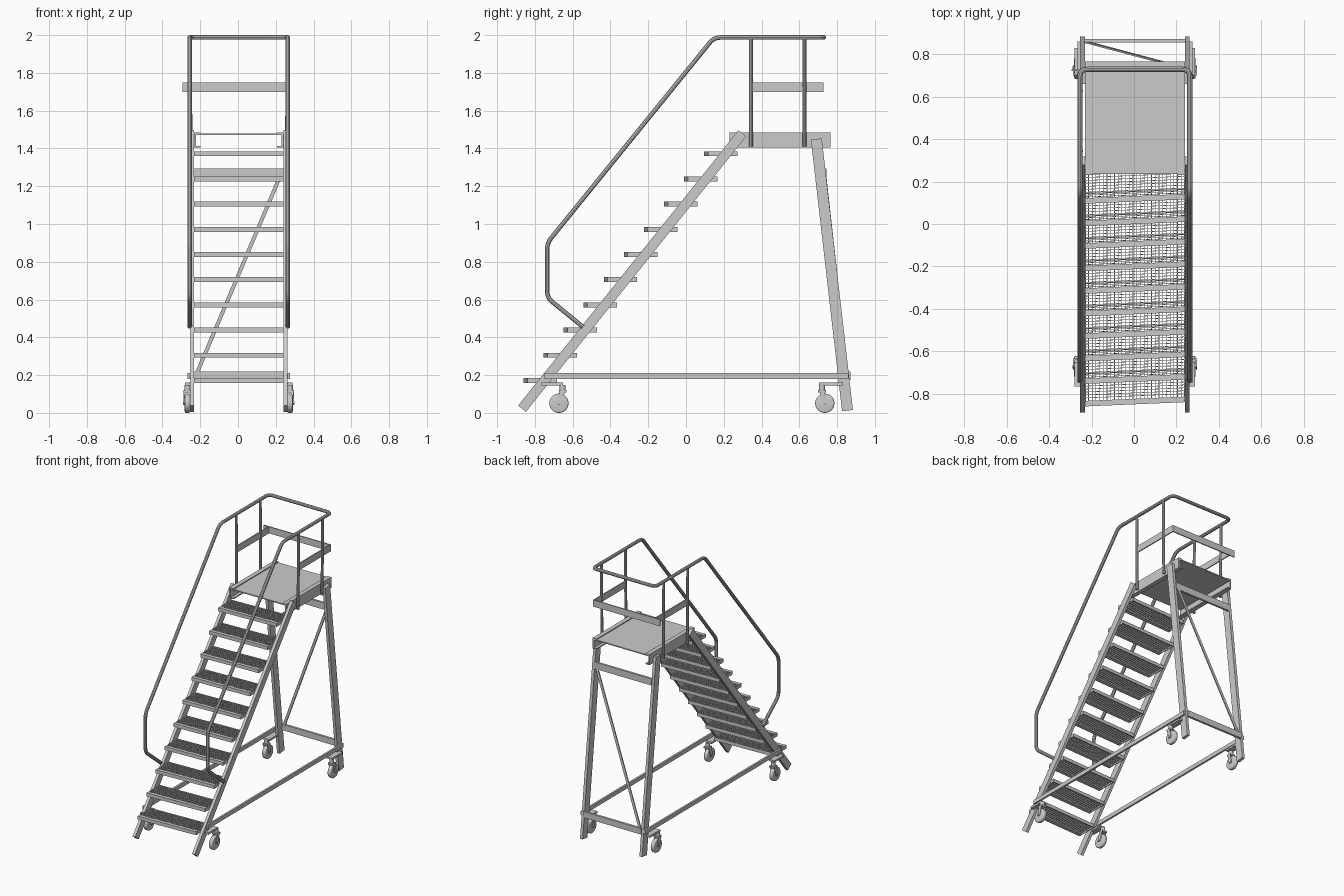
import bpy, bmesh, math
from mathutils import Vector, Matrix

if "Cube" in bpy.data.objects:
    bpy.data.objects.remove(bpy.data.objects["Cube"])

XC = 0.004  # slight sideways offset of the whole frame


def finish(name, bm, smooth=False):
    bmesh.ops.translate(bm, verts=bm.verts, vec=(XC, 0, 0))
    bmesh.ops.recalc_face_normals(bm, faces=bm.faces)
    me = bpy.data.meshes.new(name)
    bm.to_mesh(me)
    bm.free()
    ob = bpy.data.objects.new(name, me)
    bpy.context.collection.objects.link(ob)
    if smooth:
        bpy.context.view_layer.objects.active = ob
        ob.select_set(True)
        bpy.ops.object.shade_smooth_by_angle(angle=math.radians(35))
        ob.select_set(False)
    return ob


def box(bm, x0, x1, y0, y1, z0, z1):
    m = Matrix.Translation(((x0 + x1) / 2, (y0 + y1) / 2, (z0 + z1) / 2))
    m = m @ Matrix.Diagonal((x1 - x0, y1 - y0, z1 - z0, 1))
    return bmesh.ops.create_cube(bm, size=1, matrix=m)["verts"]


def beam(bm, a, b, w, d, ref=(1, 0, 0)):
    """Bar from a to b; w is its size along ref, d across it."""
    a, b = Vector(a), Vector(b)
    z = (b - a).normalized()
    y = z.cross(Vector(ref)).normalized()
    x = y.cross(z)
    m = Matrix((x, y, z)).transposed().to_4x4()
    m = Matrix.Translation((a + b) / 2) @ m @ Matrix.Diagonal((w, d, (b - a).length, 1))
    bmesh.ops.create_cube(bm, size=1, matrix=m)


def cyl(bm, c, r, h, axis="Z", seg=32):
    rot = Matrix.Rotation(math.pi / 2, 4, "Y") if axis == "X" else Matrix()
    return bmesh.ops.create_cone(bm, cap_ends=True, segments=seg, radius1=r, radius2=r,
                                 depth=h, matrix=Matrix.Translation(c) @ rot)


def rounded(pts, r, n=6):
    """Path with its inner corners rounded."""
    pts = [Vector(p) for p in pts]
    out = [pts[0]]
    for p, q, s in zip(pts, pts[1:], pts[2:]):
        a, b = q + (p - q).normalized() * r, q + (s - q).normalized() * r
        for i in range(n + 1):
            t = i / n
            out.append(a * (1 - t) ** 2 + q * 2 * t * (1 - t) + b * t * t)
    return out + [pts[-1]]


def tube(name, pts, r):
    cu = bpy.data.curves.new(name, "CURVE")
    cu.dimensions = "3D"
    cu.bevel_depth, cu.bevel_resolution, cu.use_fill_caps = r, 3, True
    sp = cu.splines.new("POLY")
    sp.points.add(len(pts) - 1)
    for k, p in zip(sp.points, pts):
        k.co = (*p, 1)
    tmp = bpy.data.objects.new(name + "_path", cu)
    bpy.context.collection.objects.link(tmp)
    bpy.context.view_layer.update()
    me = tmp.evaluated_get(bpy.context.evaluated_depsgraph_get()).to_mesh()
    bm = bmesh.new()
    bm.from_mesh(me)
    bpy.data.objects.remove(tmp)
    return finish(name, bm, True)


for side, s in (("left", -1), ("right", 1)):
    # Inclined stringer, rear leg and lower side bar
    bm = bmesh.new()
    beam(bm, (s * .247, -.868, .022), (s * .247, .298, 1.48), .022, .053)
    finish(side + "_stringer", bm)
    bm = bmesh.new()
    beam(bm, (s * .247, .855, .012), (s * .247, .69, 1.45), .022, .058)
    finish(side + "_rear_leg", bm)
    bm = bmesh.new()
    box(bm, *sorted((s * .257, s * .271)), -.75, .86, .18, .21)
    finish(side + "_base_bar", bm)

    # Platform side channel
    bm = bmesh.new()
    box(bm, *sorted((s * .226, s * .236)), .23, .765, 1.405, 1.485)
    box(bm, *sorted((s * .203, s * .236)), .23, .765, 1.405, 1.413)
    box(bm, *sorted((s * .203, s * .236)), .23, .765, 1.477, 1.485)
    finish(side + "_platform_channel", bm)

    # Guard rail posts
    for end, y in (("front", .343), ("rear", .628)):
        tube(f"{side}_{end}_post", [Vector((s * .255, y, 1.41)), Vector((s * .259, y, 1.985))], .0105)

    # Castors with bracket, swivel stem, fork and wheel
    for end, y, y0, y1 in (("front", -.673, -.765, -.65), ("rear", .735, .705, .83)):
        x = s * .272
        bm = bmesh.new()
        box(bm, *sorted((s * .238, s * .284)), y0, y1, .146, .16)
        stem = y + (.02 if end == "front" else -.015)
        cyl(bm, (x, stem, .133), .016, .03, seg=20)
        box(bm, x - .02, x + .02, stem - .02, stem + .02, .108, .12)
        for k in (-1, 1):
            beam(bm, (x + k * .018, stem, .115), (x + k * .018, y, .045), .004, .026)
        cyl(bm, (x, y, .052), .008, .044, "X", 16)
        finish(f"{side}_{end}_castor_bracket", bm, True)
        bm = bmesh.new()
        cyl(bm, (x, y, .051), .051, .028, "X")
        rim = [e for e in bm.edges if abs(e.verts[0].co.x - e.verts[1].co.x) < 1e-5]
        bmesh.ops.bevel(bm, geom=rim, offset=.007, segments=3, affect="EDGES", profile=.5)
        finish(f"{side}_{end}_castor_wheel", bm, True)

# Platform deck
bm = bmesh.new()
box(bm, -.236, .236, .235, .765, 1.47, 1.478)
finish("platform_deck", bm)

# Open grating treads, slightly skewed in plan
W, D, T = .236, .157, .013
for i in range(10):
    bm = bmesh.new()
    box(bm, -W, W, 0, .026, -T, T)
    box(bm, -W, W, D - .006, D, -T, T)
    for s in (-1, 1):
        box(bm, *sorted((s * W, s * (W - .005))), 0, D, -T, T)
    for k in range(1, 27):
        x = -W + 2 * W * k / 27
        box(bm, x - .0015, x + .0015, .02, D - .003, -.008, T - .001)
    for k in range(1, 9):
        y = .026 + (D - .032) * k / 9
        box(bm, -W, W, y - .0015, y + .0015, -.004, T - .001)
    y0, z0 = -.86 + .1062 * i, .172 + .1333 * i
    for v in bm.verts:
        v.co.y += y0 + .02 * (v.co.x + W) / (2 * W)
        v.co.z += z0
    finish(f"tread_{i + 1}", bm)

# Rear cross bars and diagonal brace
bm = bmesh.new()
box(bm, -.24, .24, .855, .872, .175, .22)
finish("lower_rear_crossbar", bm)
bm = bmesh.new()
box(bm, -.24, .24, .728, .744, 1.245, 1.295)
finish("upper_rear_crossbar", bm)
bm = bmesh.new()
beam(bm, (-.226, .857, .2), (.222, .738, 1.26), .008, .02, (0, 1, 0))
finish("rear_diagonal_brace", bm)

# Continuous handrail running up one side, round the back and down the other
half = [(-.545, .455), (-.735, .61), (-.735, .9), (.148, 1.9875), (.729, 1.9875)]
path = [(-.259, y, z) for y, z in half] + [(.259, y, z) for y, z in reversed(half)]
tube("handrail", rounded(path, .035), .0125)

# Flat knee rail around the platform
bm = bmesh.new()
for s in (-1, 1):
    box(bm, s * .255 - .004, s * .255 + .004, .35, .729, 1.70, 1.75)
box(bm, -.298, .257, .721, .729, 1.70, 1.75)
finish("knee_rail", bm)
